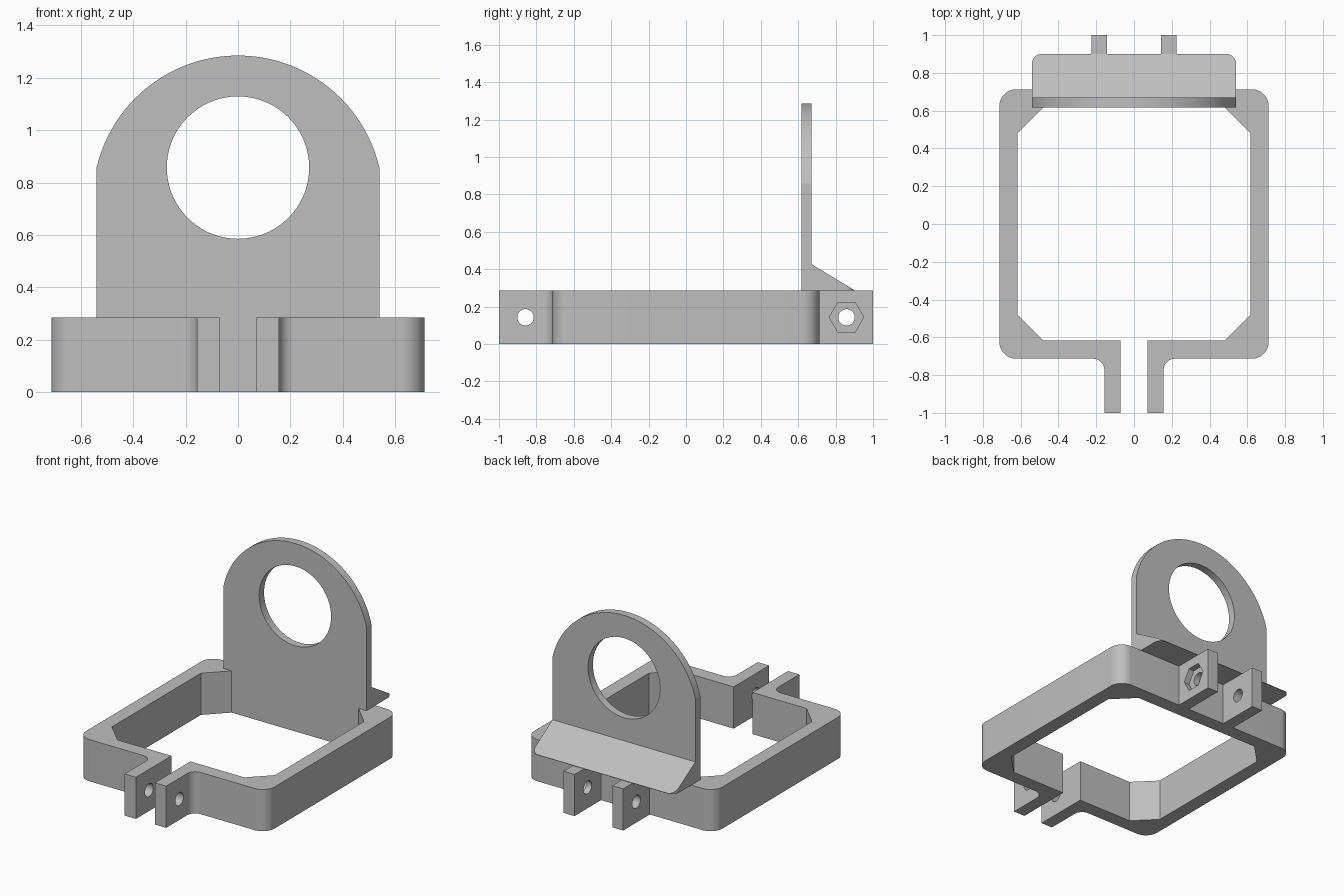
import bpy, bmesh
from math import sin, cos, pi, radians, asin
from mathutils import Matrix, Vector

if "Cube" in bpy.data.objects:
    bpy.data.objects.remove(bpy.data.objects["Cube"], do_unlink=True)

grey = bpy.data.materials.new("light grey")
grey.use_nodes = True
GREY = (0.52, 0.52, 0.52, 1)
grey.diffuse_color = GREY
grey.node_tree.nodes["Principled BSDF"].inputs["Base Color"].default_value = GREY


def arc(cx, cy, r, a0, a1, n=12):
    """Points of an arc, angles in degrees."""
    angles = [radians(a0 + (a1 - a0) * i / n) for i in range(n + 1)]
    return [(cx + r * cos(a), cy + r * sin(a)) for a in angles]


def mirrored(half):
    """Close a right-hand half outline by reflecting it in x."""
    return half + [(-x, y) for x, y in reversed(half) if abs(x) > 1e-6]


def make_object(name, bm):
    bmesh.ops.recalc_face_normals(bm, faces=bm.faces)
    mesh = bpy.data.meshes.new(name)
    bm.to_mesh(mesh)
    bm.free()
    obj = bpy.data.objects.new(name, mesh)
    bpy.context.collection.objects.link(obj)
    mesh.materials.append(grey)
    return obj


def prism(outline, depth, matrix=Matrix(), cut=None):
    """Extrude an xy outline along z, place it, optionally trim by a plane."""
    bm = bmesh.new()
    face = bm.faces.new([bm.verts.new((x, y, 0)) for x, y in outline])
    top = bmesh.ops.extrude_face_region(bm, geom=[face])["geom"]
    bmesh.ops.translate(bm, vec=(0, 0, depth),
                        verts=[v for v in top if isinstance(v, bmesh.types.BMVert)])
    bmesh.ops.transform(bm, matrix=matrix, verts=bm.verts)
    if cut:
        hit = bmesh.ops.bisect_plane(bm, geom=bm.verts[:] + bm.edges[:] + bm.faces[:],
                                     plane_co=cut[0], plane_no=cut[1], clear_outer=True)
        edges = [e for e in hit["geom_cut"] if isinstance(e, bmesh.types.BMEdge)]
        bmesh.ops.contextual_create(bm, geom=edges)
    return bm


def drill(obj, center, axis, radius, depth, sides=64):
    """Cut a round or polygonal hole centred on a point."""
    turn = Vector((0, 0, 1)).rotation_difference(Vector(axis)).to_matrix().to_4x4()
    bm = bmesh.new()
    bmesh.ops.create_cone(bm, cap_ends=True, segments=sides, radius1=radius,
                          radius2=radius, depth=depth,
                          matrix=Matrix.Translation(center) @ turn)
    cutter = make_object("cutter", bm)
    cutter.hide_render = True
    mod = obj.modifiers.new("hole", "BOOLEAN")
    mod.operation, mod.solver, mod.object = "DIFFERENCE", "EXACT", cutter
    bpy.context.view_layer.objects.active = obj
    bpy.ops.object.modifier_apply(modifier=mod.name)
    bpy.data.objects.remove(cutter, do_unlink=True)


# Split clamp ring with front and rear ears
OUT, INN, CH, H = 0.713, 0.617, 0.48, 0.285
R, F = 0.09, 0.06
half = [(CH, INN), (INN, CH), (INN, -CH), (CH, -INN), (0.0715, -INN),
        (0.0715, -1), (0.157, -1)]
half += arc(0.157 + F, -OUT - F, F, 180, 90)
half += arc(OUT - R, -OUT + R, R, -90, 0)
half += arc(OUT - R, OUT - R, R, 0, 90)
half += [(0.225, OUT), (0.225, 1), (0.143, 1), (0.143, OUT)]
ring = make_object("clamp_ring", prism(mirrored(half), H))

# Bolt holes and nut recess
for y in (-0.858, 0.858):
    drill(ring, (0, y, H / 2), (1, 0, 0), 0.044, 0.7)
drill(ring, (0.285, 0.858, H / 2), (1, 0, 0), 0.092, 0.2, sides=6)

# Arched upright plate with round opening
W, SPRING, TOP = 0.54, 0.857, 1.285
rise = TOP - SPRING
arch_r = (W * W + rise * rise) / (2 * rise)
spread = asin(W / arch_r) * 180 / pi
half = [(W, H)] + arc(0, TOP - arch_r, arch_r, 90 - spread, 90, 24)
stand = Matrix.Translation((0, 0.67, 0)) @ Matrix.Rotation(pi / 2, 4, "X")
plate = make_object("mounting_plate", prism(mirrored(half), 0.67 - INN, stand))
drill(plate, (0, 0.64, SPRING), (0, 1, 0), 0.272, 0.3, sides=72)

# Sloped rear gusset with rounded corners
half = [(W, 0.665)] + arc(W - 0.05, 0.85, 0.05, 0, 90)
slope = ((0, 0.67, 0.427), (0, 0.139, 0.23))
gusset = make_object("rear_gusset",
                     prism(mirrored(half), 0.2, Matrix.Translation((0, 0, H)), slope))

# Smooth the rounded surfaces only
for obj in (ring, plate, gusset):
    bpy.ops.object.select_all(action="DESELECT")
    obj.select_set(True)
    bpy.context.view_layer.objects.active = obj
    bpy.ops.object.shade_smooth_by_angle(angle=radians(12))
